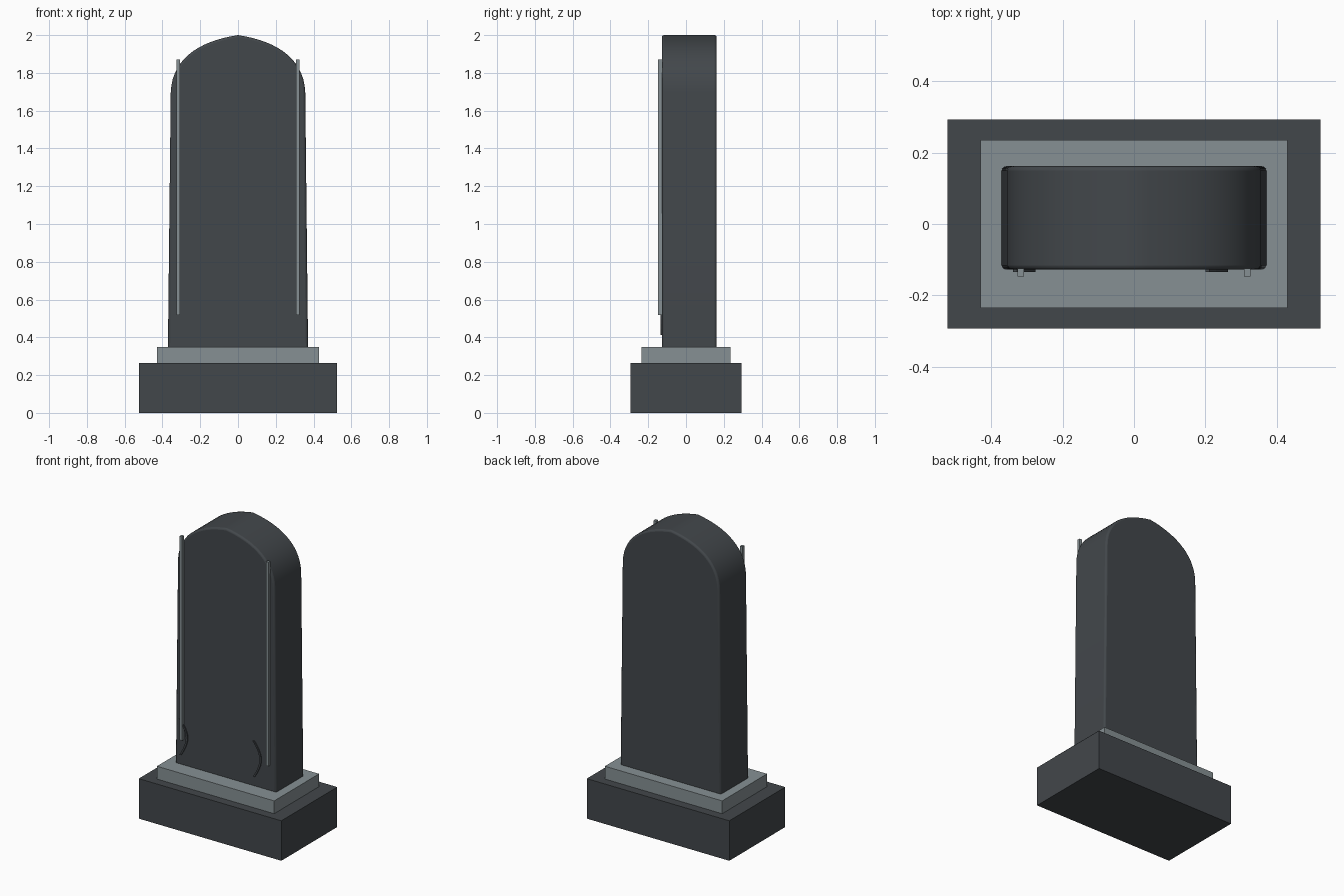
import bpy
import bmesh
import math
from mathutils import Vector
from mathutils.geometry import interpolate_bezier

cube = bpy.data.objects.get("Cube")
if cube:
    bpy.data.objects.remove(cube, do_unlink=True)


def make_material(name, color):
    mat = bpy.data.materials.new(name)
    mat.use_nodes = True
    mat.diffuse_color = color
    mat.node_tree.nodes["Principled BSDF"].inputs["Base Color"].default_value = color
    return mat


dark_stone = make_material("dark stone", (0.055, 0.063, 0.07, 1))
pale_stone = make_material("pale stone", (0.24, 0.28, 0.295, 1))
carved_stone = make_material("carved dark stone", (0.03, 0.034, 0.037, 1))


def add_object(name, bm, mat):
    bmesh.ops.recalc_face_normals(bm, faces=bm.faces)
    mesh = bpy.data.meshes.new(name)
    bm.to_mesh(mesh)
    bm.free()
    mesh.materials.append(mat)
    obj = bpy.data.objects.new(name, mesh)
    bpy.context.collection.objects.link(obj)
    return obj


def add_box(name, low, high, mat):
    low, high = Vector(low), Vector(high)
    bm = bmesh.new()
    bmesh.ops.create_cube(bm, size=1)
    bmesh.ops.scale(bm, vec=high - low, verts=bm.verts)
    bmesh.ops.translate(bm, vec=(low + high) / 2, verts=bm.verts)
    return add_object(name, bm, mat)


def add_prism(name, outline, front, back, mat):
    """Extrude an (x, z) outline from y = front to y = back."""
    bm = bmesh.new()
    face = bm.faces.new([bm.verts.new((x, front, z)) for x, z in outline])
    moved = bmesh.ops.extrude_face_region(bm, geom=[face])["geom"]
    verts = [v for v in moved if isinstance(v, bmesh.types.BMVert)]
    bmesh.ops.translate(bm, vec=(0, back - front, 0), verts=verts)
    return add_object(name, bm, mat)


def bezier(points, count):
    return interpolate_bezier(*[Vector((x, z, 0)) for x, z in points], count)


# Stepped plinth
add_box("base_block", (-0.523, -0.293, 0), (0.523, 0.293, 0.265), dark_stone)
add_box("upper_step", (-0.43, -0.235, 0.265), (0.43, 0.235, 0.35), pale_stone)

# Tapered slab with a slightly pointed arched head
arch = bezier([(0.356, 1.7), (0.347, 1.88), (0.2, 1.97), (0, 2)], 16)
right_side = [(0.371, 0.34)] + [(p.x, p.y) for p in arch]
outline = right_side + [(-x, z) for x, z in reversed(right_side[:-1])]
slab = add_prism("headstone_slab", outline, -0.128, 0.162, dark_stone)
bevel = slab.modifiers.new("worn_edges", "BEVEL")
bevel.width = 0.012
bevel.segments = 3
bevel.limit_method = "ANGLE"
bevel.angle_limit = math.radians(40)
bpy.context.view_layer.objects.active = slab
slab.select_set(True)
bpy.ops.object.shade_smooth_by_angle(angle=math.radians(35))

# Slim trim rods and bent carved stems on the front
for name, side, stem_x in (("right", -1, -0.335), ("left", 1, 0.205)):
    x = side * 0.317
    add_box(name + "_trim_rod", (x - 0.009, -0.147, 0.518),
            (x + 0.009, -0.125, 1.87), pale_stone)
    path = bezier([(stem_x, 0.65), (stem_x + 0.068, 0.56),
                   (stem_x + 0.068, 0.52), (stem_x + 0.004, 0.413)], 11)
    edge = [(p.x - 0.005, p.y) for p in path]
    edge += [(p.x + 0.007, p.y) for p in reversed(path)]
    add_prism(name + "_carved_stem", edge, -0.135, -0.125, dark_stone)
